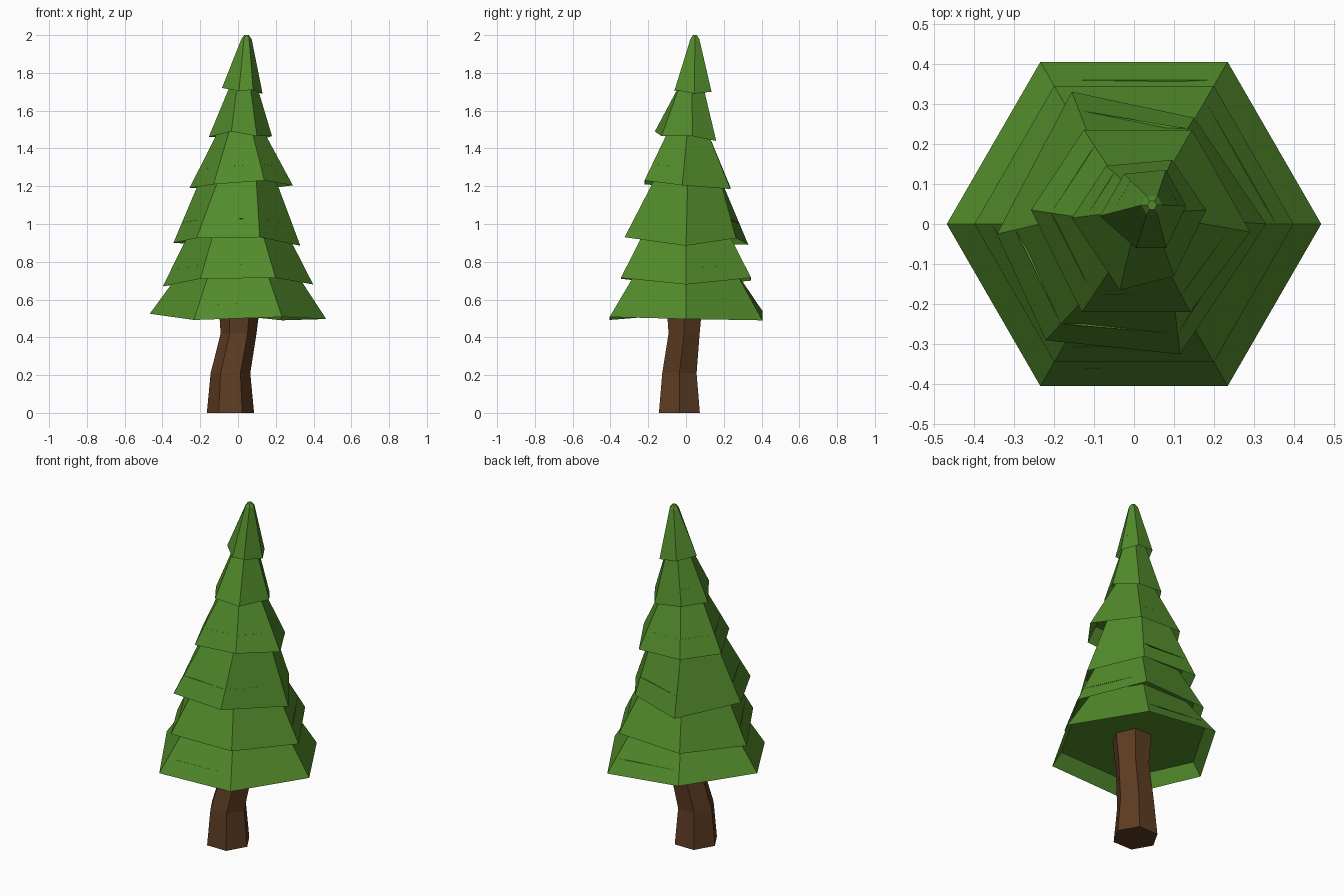
import bpy, bmesh
from math import cos, sin, pi
from mathutils import Vector


def material(name, color):
    m = bpy.data.materials.new(name)
    m.diffuse_color = color
    return m


GREEN = material("foliage", (0.085, 0.26, 0.024, 1))
BROWN = material("bark", (0.11, 0.045, 0.016, 1))


def hexagon(x, y, z, r):
    return [Vector((x + r * cos(i * pi / 3), y + r * sin(i * pi / 3), z)) for i in range(6)]


def loft(name, rings, mat, cap_bottom=True, ceiling=None):
    bm = bmesh.new()
    loops = [[bm.verts.new(p) for p in ring] for ring in rings]
    for a, b in zip(loops, loops[1:]):
        for i in range(6):
            j = (i + 1) % 6
            bm.faces.new((a[i], a[j], b[j], b[i]))
    bm.faces.new(loops[-1])
    if cap_bottom:
        bm.faces.new(loops[0][::-1])
    if ceiling:
        bm.faces.new([bm.verts.new(p) for p in ceiling][::-1])
    mesh = bpy.data.meshes.new(name)
    bm.to_mesh(mesh)
    bm.free()
    mesh.materials.append(mat)
    bpy.context.collection.objects.link(bpy.data.objects.new(name, mesh))


# Crooked six-sided trunk
loft("trunk", [hexagon(-0.04, -0.035, 0, 0.125), hexagon(-0.04, -0.035, 0.21, 0.105),
               hexagon(0.003, -0.01, 0.42, 0.095), hexagon(0.008, -0.008, 0.6, 0.112)], BROWN)


# Ragged hems, counter-clockwise from the right corner
def even_hem(r, heights):
    return [Vector((p.x, p.y, z)) for p, z in zip(hexagon(0, 0, 0, r), heights)]


hems = [
    even_hem(0.467, (0.497, 0.49, 0.54, 0.525, 0.492, 0.508)),
    even_hem(0.398, (0.68, 0.715, 0.70, 0.67, 0.71, 0.715)),
    [(0.33, 0, 0.885), (0.15, 0.265, 0.925), (-0.155, 0.33, 0.89),
     (-0.342, -0.025, 0.90), (-0.22, -0.29, 0.925), (0.115, -0.325, 0.93)],
    [(0.29, -0.02, 1.205), (0.145, 0.235, 1.185), (-0.125, 0.235, 1.195),
     (-0.257, 0.035, 1.19), (-0.13, -0.22, 1.21), (0.14, -0.22, 1.23)],
    [(0.18, 0.035, 1.465), (0.095, 0.16, 1.44), (-0.07, 0.145, 1.46),
     (-0.155, 0.015, 1.46), (-0.035, -0.165, 1.49), (0.10, -0.13, 1.465)],
    [(0.13, 0.045, 1.69), (0.08, 0.135, 1.70), (-0.025, 0.125, 1.71),
     (-0.085, 0.02, 1.72), (0.005, -0.06, 1.705), (0.08, -0.06, 1.71)],
]
# Narrow top of each tier: x, y, z, radius
tops = [(0, 0, 0.76, 0.295), (0, 0, 0.96, 0.255), (0, 0.01, 1.26, 0.19),
        (0.015, 0.01, 1.52, 0.105), (0.03, 0.03, 1.75, 0.065), (0.045, 0.047, 1.98, 0.027)]

# Foliage tiers, each a hollow skirt with a recessed underside
for n, (hem, top) in enumerate(zip(hems, tops)):
    low, high = [Vector(p) for p in hem], hexagon(*top)
    under = [a.lerp(b, 0.3) for a, b in zip(low, high)]
    rings = [low, high]
    if n == 5:
        rings.append(hexagon(0.045, 0.047, 2.0, 0.012))
    loft(f"foliage_tier_{n + 1}", rings, GREEN, False, under)
